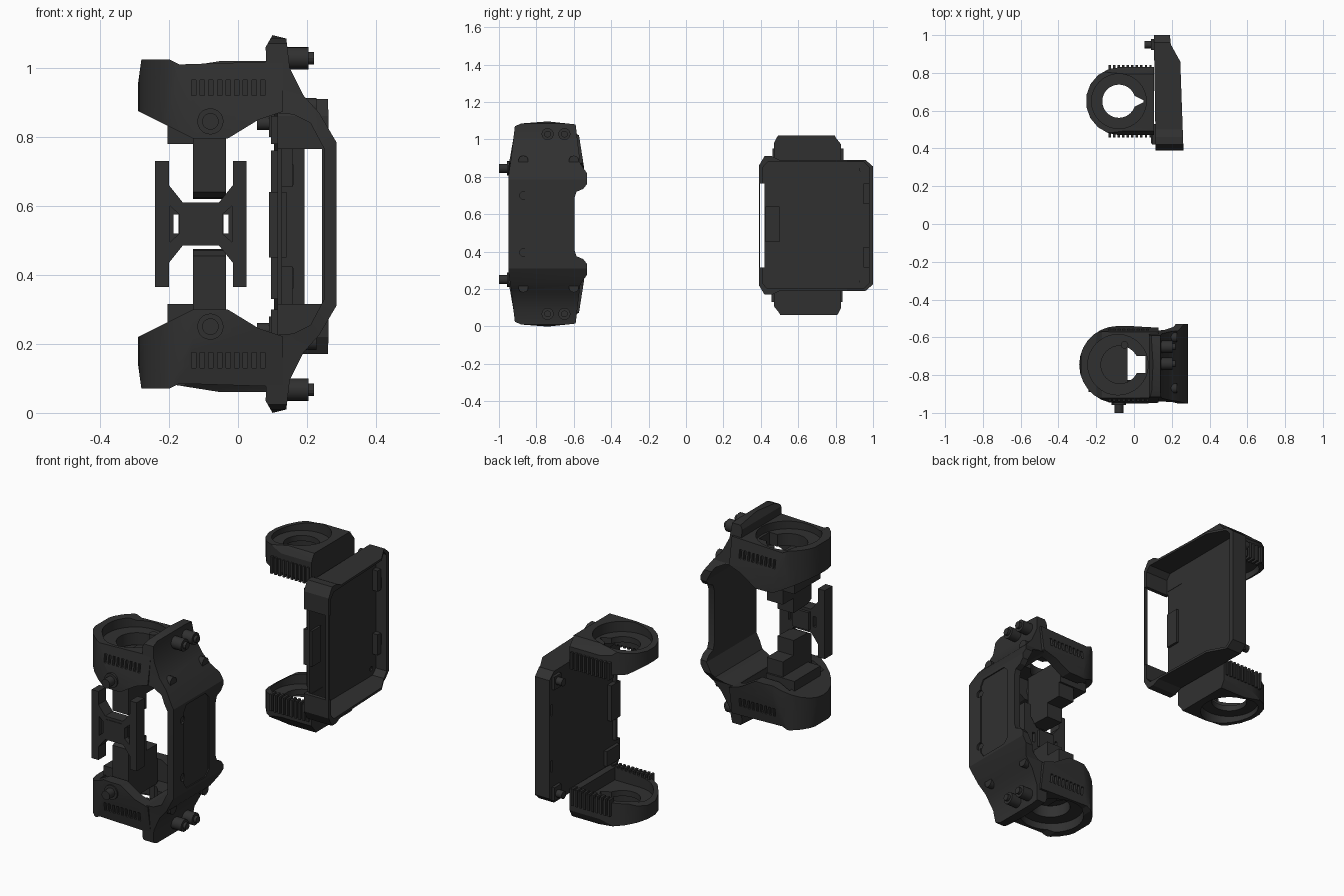
import bpy, bmesh, math
from mathutils import Vector

if "Cube" in bpy.data.objects:
    bpy.data.objects.remove(bpy.data.objects["Cube"])

MAT = bpy.data.materials.new("dark_plastic")
MAT.diffuse_color = (0.03, 0.03, 0.03, 1)
MAT.use_nodes = True
MAT.node_tree.nodes["Principled BSDF"].inputs["Base Color"].default_value = MAT.diffuse_color
CF, CB = 1.095, 1.08      # sum of mirrored heights, front and back assembly


def prism(name, pts, axis, a, b):
    """Extrude a 2D outline along an axis: x uses (y,z), y uses (x,z), z uses (x,y)."""
    i = "xyz".index(axis)
    bm = bmesh.new()
    ends = []
    for h in (a, b):
        ends.append([bm.verts.new(Vector(p[:i] + (h,) + p[i:])) for p in map(tuple, pts)])
    n = len(pts)
    bm.faces.new(ends[0])
    bm.faces.new(ends[1])
    for k in range(n):
        bm.faces.new((ends[0][k], ends[0][(k + 1) % n], ends[1][(k + 1) % n], ends[1][k]))
    bmesh.ops.recalc_face_normals(bm, faces=bm.faces)
    me = bpy.data.meshes.new(name)
    bm.to_mesh(me)
    bm.free()
    me.materials.append(MAT)
    ob = bpy.data.objects.new(name, me)
    bpy.context.collection.objects.link(ob)
    return ob


def box(name, x0, x1, y0, y1, z0, z1):
    return prism(name, [(x0, y0), (x1, y0), (x1, y1), (x0, y1)], "z", z0, z1)


def cyl(name, cx, cy, r, axis, a, b, n=20):
    ring = [2 * math.pi * k / n for k in range(n)]
    return prism(name, [(cx + r * math.cos(t), cy + r * math.sin(t)) for t in ring], axis, a, b)


def cut(ob, tool, op="DIFFERENCE"):
    tool.hide_render = True
    m = ob.modifiers.new("cut", "BOOLEAN")
    m.operation, m.object, m.solver = op, tool, "EXACT"
    bpy.context.view_layer.objects.active = ob
    bpy.ops.object.modifier_apply(modifier=m.name)
    bpy.data.objects.remove(tool)


def flip_copy(ob, csum, ysum=None):
    """Lower twin: mirror in z, or half turn about x when ysum is given."""
    me = ob.data.copy()
    for v in me.vertices:
        v.co.z = csum - v.co.z
        if ysum is not None:
            v.co.y = ysum - v.co.y
    if ysum is None:
        me.flip_normals()
    twin = bpy.data.objects.new(ob.name + "_lower", me)
    bpy.context.collection.objects.link(twin)


def both(half, csum):
    return half + [(p, csum - z) for p, z in reversed(half)]


def d_shape(cx, cy, r, xr, n=14):
    arc = [(cx - r * math.sin(math.pi * k / n), cy + r * math.cos(math.pi * k / n)) for k in range(n + 1)]
    return arc + [(xr, cy - r), (xr, cy + r)]


# ---------- front assembly: ring head ----------
upper = []
head = prism("front_ring_head", [(-.30, .88), (-.22, .84), (-.13, .795), (-.03, .795), (.06, .85),
             (.15, .88), (.15, 1.02), (-.17, 1.01), (-.2, 1.025), (-.28, 1.025)], "y", -.97, -.52)
cut(head, prism("t", d_shape(-.085, -.745, .205, .13), "z", .7, 1.1), "INTERSECT")
cut(head, prism("t", [(-.96, .7), (-.95, .85), (-.917, 1.04), (-.575, 1.04), (-.545, .85), (-.53, .7)],
                "x", -.4, .3), "INTERSECT")
cut(head, cyl("t", -.085, -.745, .16, "z", .975, 1.1, 32))
cut(head, cyl("t", -.075, -.745, .10, "z", .7, 1.1, 32))
cut(head, box("t", -.02, .06, -.79, -.70, .7, 1.1))
cut(head, box("t", -.19, .10, -.89, -.60, .7, .91))
for side in (-.937, -.556):                       # vent slots
    for k in range(9):
        x = -.135 + k * .025
        cut(head, box("t", x, x + .013, side - .018, side + .018, .92, .965))
upper.append(head)
upper.append(cyl("head_boss", -.08, .845, .038, "y", -.957, -.88))
upper.append(cyl("side_knob", -.08, .845, .024, "y", -1.0, -.9))
upper.append(cyl("screw_insert", -.05, -.64, .02, "z", .91, .985))

# ---------- inner arms, stepped in depth, with their mounting blocks ----------
upper.append(prism("inner_arm", [(-.87, .91), (-.87, .64), (-.84, .625), (-.72, .62), (-.72, .70),
                                 (-.63, .70), (-.63, .91)], "x", -.13, -.035))
upper.append(box("arm_block", -.205, -.037, -.84, -.62, .78, .905))

# ---------- pegs and bolts on the cover ----------
for y in (-.74, -.65):
    upper.append(cyl("cover_peg", y, 1.028, .032, "x", .10, .205))
    upper.append(cyl("peg_tip", y, 1.028, .018, "x", .15, .22, 12))
for y in (-.87, -.60):
    upper.append(cyl("cover_bolt", y, .887, .026, "x", .17, .228))
for ob in upper:
    flip_copy(ob, CF)

# ---------- bowed outer cover ----------
outer = [(.08, 1.06), (.10, 1.095), (.14, 1.085), (.15, 1.0), (.19, .92), (.235, .87), (.285, .785)]
inner = [(.25, .765), (.21, .84), (.16, .865), (.10, .87), (.085, .95)]
cover = prism("outer_cover", both(outer, CF) + [(x, CF - z) for x, z in reversed(inner)] + inner, "y", -.97, -.5)
side = [(-.95, .80), (-.935, .90), (-.915, 1.07), (-.88, 1.085), (-.74, 1.096), (-.59, 1.08), (-.565, .87),
        (-.53, .82), (-.53, .76), (-.55, .735), (-.585, .72), (-.595, .69)]
cut(cover, prism("t", both(side, CF), "x", 0, .4), "INTERSECT")
panel = [(-.86, .74), (-.84, .77), (-.68, .77), (-.65, .74), (-.65, .70)]
cut(cover, prism("t", both(panel, CF), "x", .279, .4))
for z in (.70, .395):
    cut(cover, cyl("t", -.87, z, .02, "x", .274, .4))

# ---------- H bracket ----------
web = [(-.24, .73), (-.20, .73), (-.20, .66), (-.16, .61), (-.055, .61), (-.015, .66), (-.015, .73), (.025, .73)]
bracket = prism("h_bracket", both(web, CF), "y", -.89, -.825)
c = -.1075
for m in (1, -1):
    cut(bracket, prism("t", [(c - m * .09, .60), (c - m * .062, .575), (c - m * .062, .52), (c - m * .09, .495)],
                       "y", -1, -.865))
    xs = sorted((c - m * .08, c - m * .065))
    cut(bracket, box("t", xs[0], xs[1], -1, -.8, .52, .575))
box("bracket_core", -.155, -.06, -.893, -.81, .50, .595)

# ---------- back assembly: thin-walled tray, open to +x ----------
tray = prism("back_tray", [(.105, 1.0), (.19, 1.0), (.195, .95), (.245, .86), (.262, .39), (.115, .39)], "z", .17, .92)
edge = [(.39, .86), (.42, .91), (.46, .91), (.50, .89), (.96, .89), (1.0, .855)]
cut(tray, prism("t", both(edge, CB), "x", 0, .4), "INTERSECT")
cavity = [(.41, .85), (.435, .878), (.95, .878), (.978, .85)]
cut(tray, prism("t", both(cavity, CB), "x", .128, .4))
cut(tray, box("t", 0, .243, .3, .42, .315, .765))
cut(tray, box("t", .2, .4, .395, .42, .315, .765))
for z in (.69, CB - .69):
    cut(tray, box("t", 0, .16, .972, .986, z - .03, z + .03))
for y in (.50, .94):
    for z in (.84, CB - .84):
        cut(tray, cyl("t", y, z, .012, "x", 0, .4, 10))
box("tray_latch", .09, .14, .425, .50, .45, .64)
box("tray_rib", .095, .115, .44, .455, .33, .76)

# ---------- back ring head with cooling teeth ----------
back = []
ring = prism("back_ring_head", [(-.27, .925), (-.20, .885), (.12, .865), (.12, 1.02), (-.05, 1.02), (-.27, .985)],
             "y", .4, .9)
cut(ring, prism("t", d_shape(-.075, .65, .18, .105, 9), "z", .7, 1.1), "INTERSECT")
cut(ring, prism("t", [(.46, .7), (.84, .7), (.84, .96), (.80, 1.01), (.79, 1.03), (.50, 1.03), (.485, 1.01), (.46, .96)],
                "x", -.4, .3), "INTERSECT")
cut(ring, cyl("t", -.08, .65, .145, "z", .965, 1.1, 32))
cut(ring, cyl("t", -.08, .65, .088, "z", .7, 1.1, 32))
cut(ring, prism("t", [(-.02, .69), (.05, .655), (.05, .645), (-.02, .61)], "z", .7, 1.1))
cut(ring, cyl("t", -.08, .65, .15, "z", .7, .935, 32))
cut(ring, box("t", -.08, .07, .50, .80, .7, .935))
back.append(ring)
for k in range(10):
    x = -.135 + k * .024
    back.append(box("cooling_tooth", x, x + .012, .80, .843, .86, .95))
    back.append(box("cooling_tooth", x, x + .012, .463, .50, .86, .95))
for ob in back:
    flip_copy(ob, CB, 1.30)

# ---------- pegs and inner pads of the tray ----------
for ob in (cyl("tray_peg", .95, .84, .02, "x", .055, .12), box("peg_block", .09, .115, .92, .98, .80, .87),
           box("inner_pad", .125, .158, .95, .98, .655, .765), box("front_lug", .095, .13, .42, .53, .78, .86)):
    flip_copy(ob, CB)

# crisp edges, smooth round parts
for ob in bpy.context.collection.objects:
    ob.select_set(True)
bpy.ops.object.shade_smooth_by_angle(angle=math.radians(22))
